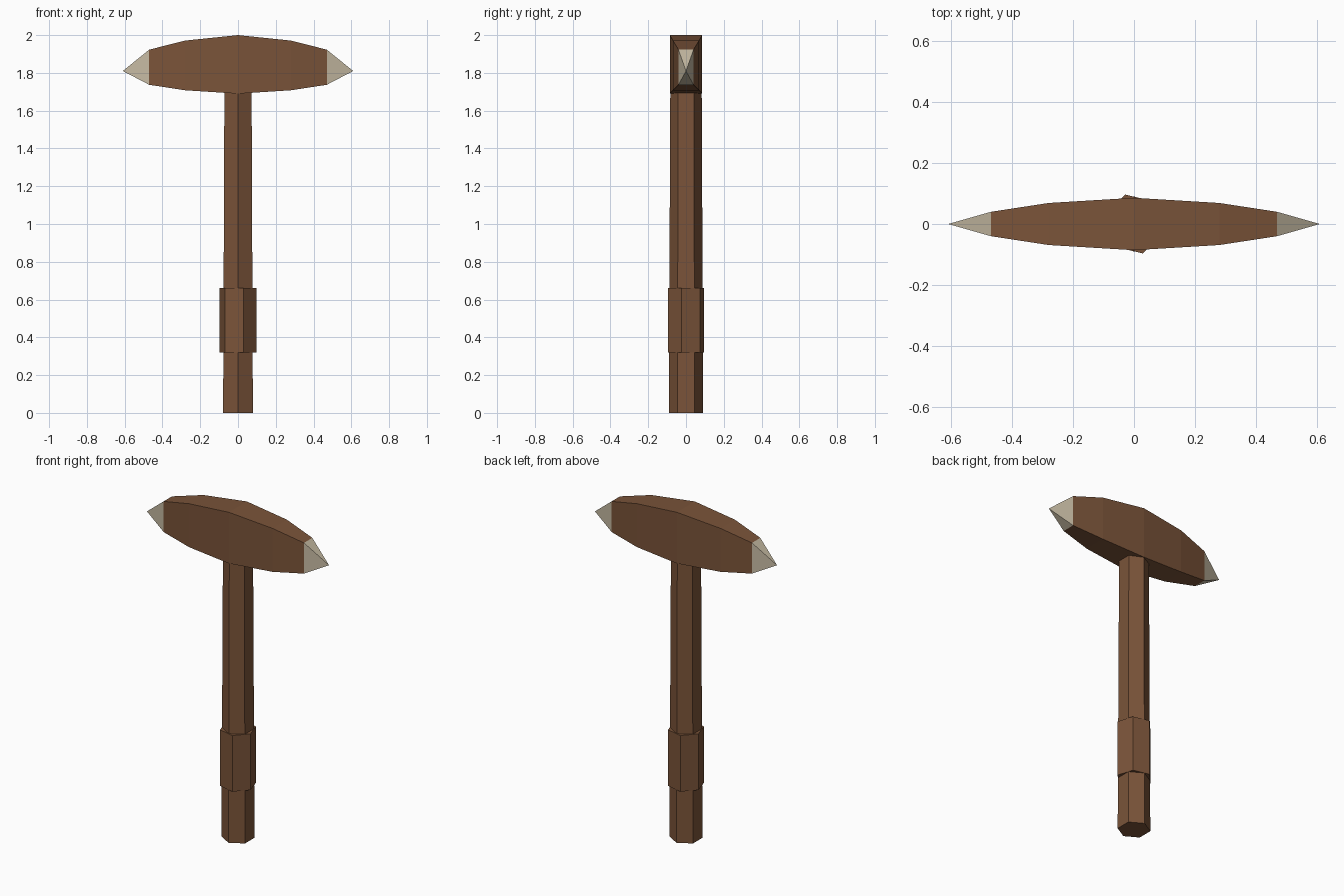
import bpy, bmesh, math

if "Cube" in bpy.data.objects:
    bpy.data.objects.remove(bpy.data.objects["Cube"])


def material(name, rgb):
    m = bpy.data.materials.new(name)
    m.diffuse_color = (*rgb, 1.0)
    m.use_nodes = True
    m.node_tree.nodes["Principled BSDF"].inputs["Base Color"].default_value = m.diffuse_color
    return m


wood = material("brown wood", (0.195, 0.088, 0.041))
stone = material("pale stone", (0.565, 0.495, 0.365))


def finish(name, bm, mats):
    bmesh.ops.recalc_face_normals(bm, faces=bm.faces[:])
    mesh = bpy.data.meshes.new(name)
    bm.to_mesh(mesh)
    bm.free()
    for m in mats:
        mesh.materials.append(m)
    obj = bpy.data.objects.new(name, mesh)
    bpy.context.collection.objects.link(obj)
    return obj


def hex_prism(name, z0, z1, r0, r1, angle):
    """Six-sided bar from z0 to z1; angle places the first corner."""
    bm = bmesh.new()
    rings = []
    for z, r in ((z0, r0), (z1, r1)):
        rings.append([bm.verts.new((r * math.cos(angle + k * math.pi / 3),
                                    r * math.sin(angle + k * math.pi / 3), z))
                      for k in range(6)])
    for k in range(6):
        j = (k + 1) % 6
        bm.faces.new((rings[0][k], rings[0][j], rings[1][j], rings[1][k]))
    for ring in rings:
        bm.faces.new(ring)
    return finish(name, bm, [wood])


# Tapered handle and twisted grip sleeve
hex_prism("handle", 0.0, 1.75, 0.091, 0.083, math.radians(90))
hex_prism("grip", 0.32, 0.66, 0.101, 0.101, math.radians(-13))

# Head: rectangular sections (x, half depth, bottom, top) mirrored along x
half = [(0.28, 0.069, 1.708, 1.971), (0.47, 0.040, 1.737, 1.923)]
sections = [(-x, y, b, t) for x, y, b, t in reversed(half)]
sections += [(0.0, 0.086, 1.69, 2.0)] + half

bm = bmesh.new()
rings = [[bm.verts.new(p) for p in ((x, -y, b), (x, y, b), (x, y, t), (x, -y, t))]
         for x, y, b, t in sections]
for a, c in zip(rings, rings[1:]):
    for k in range(4):
        j = (k + 1) % 4
        bm.faces.new((a[k], a[j], c[j], c[k]))
# Pointed stone tips
for ring, x in ((rings[0], -0.61), (rings[-1], 0.61)):
    tip = bm.verts.new((x, 0, 1.81))
    for k in range(4):
        f = bm.faces.new((ring[k], ring[(k + 1) % 4], tip))
        f.material_index = 1
finish("pick_head", bm, [wood, stone])
